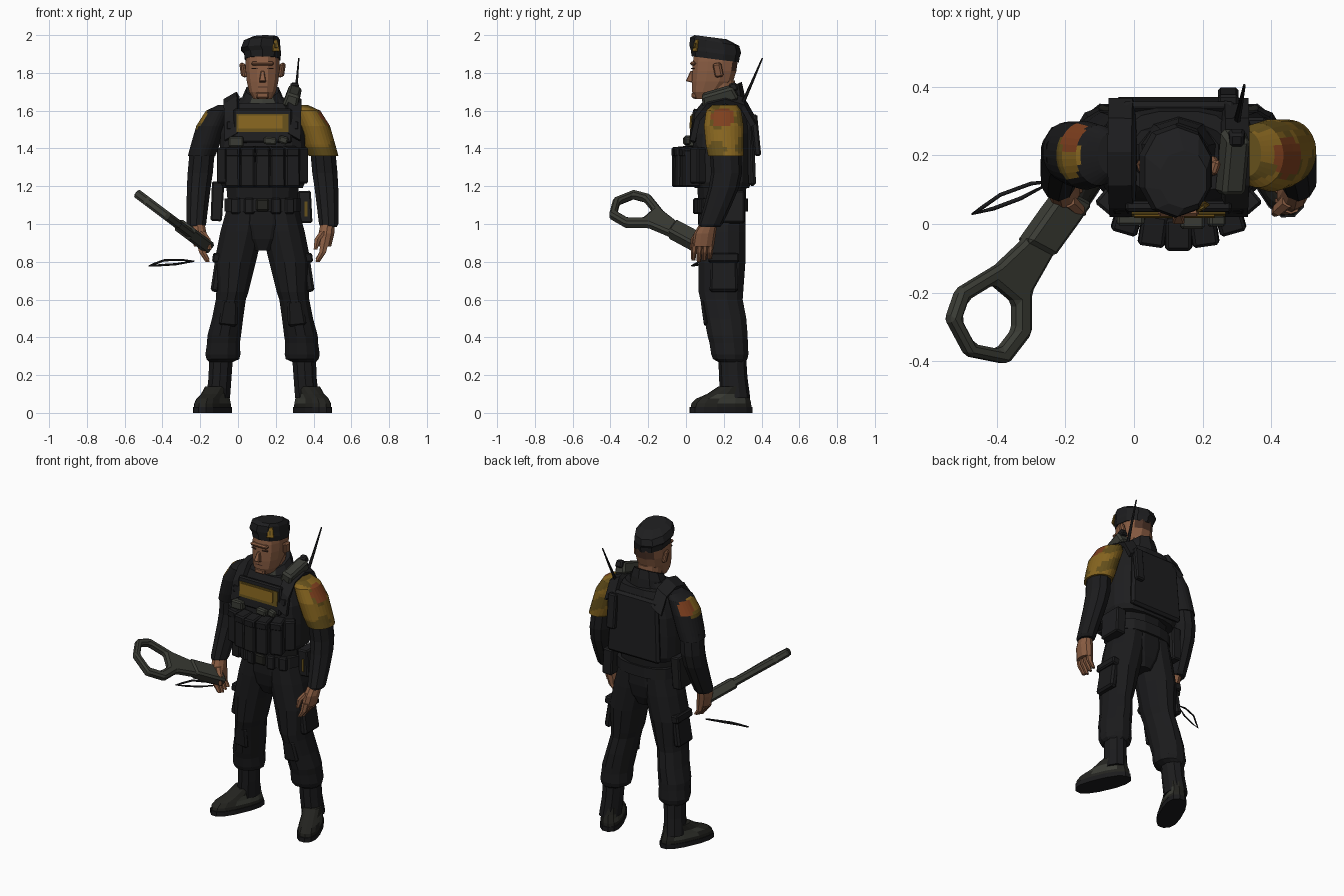
import bpy, bmesh, math
from mathutils import Matrix, Vector, Euler

if "Cube" in bpy.data.objects:
    bpy.data.objects.remove(bpy.data.objects["Cube"])

MID = 0.13  # centre line of the body


def material(name, r, g, b):
    m = bpy.data.materials.new(name)
    m.diffuse_color = (r, g, b, 1)
    m.use_nodes = True
    node = m.node_tree.nodes["Principled BSDF"]
    node.inputs["Base Color"].default_value = (r, g, b, 1)
    node.inputs["Roughness"].default_value = 0.9
    return m


cloth = material("black cloth", .011, .011, .012)
gear = material("charcoal gear", .013, .013, .014)
leather = material("dark leather", .017, .017, .014)
metal = material("green grey", .042, .044, .035)
gold = material("mustard", .24, .13, .014)
olive = material("dark mustard", .13, .08, .011)
rust = material("rust orange", .21, .05, .013)
skin = material("skin", .25, .108, .055)
hair = material("brown shadow", .07, .032, .02)


def finish(name, bm, mats, rule=None):
    bmesh.ops.recalc_face_normals(bm, faces=bm.faces)
    if rule:
        for f in bm.faces:
            f.material_index = rule(f.calc_center_median())
    mesh = bpy.data.meshes.new(name)
    bm.to_mesh(mesh)
    bm.free()
    for m in mats if isinstance(mats, tuple) else (mats,):
        mesh.materials.append(m)
    ob = bpy.data.objects.new(name, mesh)
    bpy.context.collection.objects.link(ob)
    return ob


def loft(name, rings, mats, sides=12, power=1.0, turn=0.0, rule=None):
    """Skin level rings given as x, y, z, half width, half depth, optional tilt."""
    bm = bmesh.new()
    loops = []
    for x, y, z, rx, ry, *tilt in rings:
        loop = []
        for i in range(sides):
            a = math.tau * (i + .5) / sides
            c, s = math.cos(a), math.sin(a)
            u = rx * math.copysign(abs(c) ** power, c)
            v = ry * math.copysign(abs(s) ** power, s)
            px = u * math.cos(turn) - v * math.sin(turn)
            py = u * math.sin(turn) + v * math.cos(turn)
            loop.append(bm.verts.new((x + px, y + py, z + (tilt[0] * v if tilt else 0))))
        loops.append(loop)
    for a, b in zip(loops, loops[1:]):
        for i in range(sides):
            j = (i + 1) % sides
            bm.faces.new((a[i], a[j], b[j], b[i]))
    bm.faces.new(loops[0])
    bm.faces.new(loops[-1])
    return finish(name, bm, mats, rule)


def block(name, at, size, mat, rot=(0, 0, 0), taper=1.0, bevel=.008):
    bm = bmesh.new()
    bmesh.ops.create_cube(bm, size=1)
    for v in bm.verts:
        if v.co.z > 0:
            v.co.x *= taper
            v.co.y *= taper
    bm.transform(Matrix.Translation(at) @ Euler(rot).to_matrix().to_4x4() @ Matrix.Diagonal((*size, 1)))
    ob = finish(name, bm, mat)
    if bevel:
        mod = ob.modifiers.new("soft edge", "BEVEL")
        mod.width, mod.segments = bevel, 1


def sheet(name, verts, faces, mat, thick):
    bm = bmesh.new()
    vs = [bm.verts.new(v) for v in verts]
    for f in faces:
        bm.faces.new([vs[i] for i in f])
    ob = finish(name, bm, mat)
    mod = ob.modifiers.new("thickness", "SOLIDIFY")
    mod.thickness, mod.offset = thick, 0
    return ob


def beside(s, rings):
    return [(MID + s * d, *rest) for d, *rest in rings]


def near(p, q, r):
    return (p - Vector(q)).length < r


# Head: neck, skull with hair at the back, features
loft("neck", [(MID, .2, 1.58, .07, .075), (MID, .18, 1.76, .072, .082)], skin)
loft("head", [(MID, .1, 1.662, .05, .055), (MID, .115, 1.7, .073, .085), (MID, .14, 1.755, .086, .113),
              (MID, .15, 1.81, .092, .12), (MID, .155, 1.86, .092, .122), (MID, .155, 1.92, .085, .11)],
     (skin, hair), power=.85, rule=lambda p: int(p.y > .22 and p.z > 1.82))
block("nose", (MID, .028, 1.78), (.036, .045, .06), skin, (-.25, 0, 0), .5, .004)
block("brow", (MID, .037, 1.85), (.12, .03, .022), skin)
block("mouth", (MID, .035, 1.725), (.05, .008, .006), hair, bevel=0)
block("chin", (MID, .05, 1.682), (.07, .04, .035), skin)
for s in (1, -1):
    block("ear", (MID + s * .102, .17, 1.815), (.025, .045, .075), skin, (.15, s * .2, s * -.3))
    block("eye", (MID + s * .04, .036, 1.823), (.034, .009, .007), hair, (0, 0, s * .25), bevel=0)

# Beret with a badge
loft("beret", [(MID, .155, 1.872, .098, .125, -.13), (MID, .155, 1.905, .102, .13, -.13),
               (MID - .01, .155, 1.925, .109, .137, -.15), (MID - .003, .152, 1.965, .1, .13, -.17),
               (MID + .015, .13, 1.989, .07, .085, -.13)], gear, 10, .9)
block("beret_badge", (.198, .052, 1.945), (.045, .009, .065), gold, (-.2, 0, .55), .7, .003)
block("badge_centre", (.199, .047, 1.945), (.014, .009, .026), olive, (-.2, 0, .55), bevel=0)

# Torso, vest and collar
loft("shirt", [(MID, .2, 1.5, .25, .11), (MID, .205, 1.6, .2, .1), (MID, .21, 1.67, .12, .085)], cloth)
loft("collar", [(MID, .2, 1.6, .13, .115, .1), (MID, .2, 1.665, .112, .108, .3),
                (MID, .2, 1.71, .09, .095, .45)], (gear, metal), 10,
     rule=lambda p: int(p.y < .13))
loft("vest", [(MID, .19, 1.19, .215, .145), (MID, .19, 1.22, .228, .158), (MID, .192, 1.36, .232, .16),
              (MID, .197, 1.48, .225, .157), (MID, .205, 1.58, .195, .14), (MID, .21, 1.64, .16, .12)],
     gear, 16, .65)
block("back_plate", (MID, .345, 1.4), (.38, .04, .4), gear, (.03, 0, 0), .88, .015)
block("back_radio_pouch", (.275, .37, 1.47), (.06, .035, .22), gear, (.1, 0, 0))
block("chest_panel", (MID, .045, 1.52), (.31, .03, .18), gear, (-.08, 0, 0))
block("chest_patch_border", (MID, .029, 1.535), (.275, .008, .095), olive, (-.08, 0, 0), bevel=0)
block("chest_patch", (MID - .012, .023, 1.54), (.235, .006, .068), gold, (-.08, 0, 0), bevel=0)
for s in (1, -1):
    x, w = MID + s * .165, .035
    path = ((.035, 1.46), (.06, 1.57), (.12, 1.645), (.21, 1.668), (.3, 1.64), (.355, 1.54))
    verts = [(x + k * w, y, z - s * k * .02) for y, z in path for k in (-1, 1)]
    sheet("shoulder_strap", verts, [(i, i + 1, i + 3, i + 2) for i in range(0, 10, 2)], gear, .03)
    block("strap_buckle", (x, .045, 1.52), (.055, .025, .05), cloth, (-.2, 0, 0))
    block("side_pouch", (MID + s * .19, .075, 1.31), (.07, .09, .19), gear, (0, 0, s * .7))

# Front magazine pouches with flaps, and small tools above
for i in range(-2, 3):
    x, y = MID + i * .074, -.025 + .012 * i * i
    block("magazine_pouch", (x, y, 1.295), (.08, .1, .2), gear, (0, 0, i * .14), .95)
    block("pouch_flap", (x, y - .005, 1.385), (.08, .1, .05), cloth, (.1, 0, i * .14), .92)
block("notebook_pouch", (-.01, .02, 1.435), (.08, .05, .055), metal)
block("torch", (.17, .005, 1.44), (.07, .04, .04), metal, (0, .1, 0))
block("whistle", (.24, .01, 1.445), (.05, .035, .04), metal, (0, .3, 0))

# Shoulder radio and antenna
block("shoulder_radio", (.29, .175, 1.675), (.08, .2, .075), metal, (.3, .3, 0), .85, .012)
block("radio_knob", (.3, .25, 1.725), (.05, .05, .045), gear, (.3, 0, 0), .8)
loft("antenna", [(.3, .3, 1.64, .011, .011), (.31, .345, 1.74, .008, .008), (.322, .405, 1.88, .004, .004)], cloth, 6)

# Waist, belt and belt pouches
loft("waist", [(MID, .19, .86, .07, .09), (MID, .19, .92, .15, .115), (MID, .19, 1.0, .205, .13),
               (MID, .19, 1.1, .19, .13), (MID, .19, 1.22, .2, .135)], cloth)
loft("belt", [(MID, .188, z, .204, .142) for z in (1.065, 1.135)], gear, 16, .8)
block("belt_buckle", (MID, .047, 1.1), (.07, .022, .065), leather)
for i in (-2, -1, 1, 2):
    block("belt_pouch", (MID + i * .07, .05 + .008 * i * i, 1.095), (.052, .035, .085), gear, (0, 0, i * .2))
block("holster", (-.11, .2, 1.12), (.06, .13, .21), gear, (0, .05, 0), 1.1)
block("hip_pouch", (.355, .235, 1.09), (.07, .15, .17), gear, (0, -.05, 0))
block("hip_pouch_trim", (.36, .157, 1.08), (.015, .008, .08), olive, bevel=0)


# Sleeve colours: camouflage on the left arm, a badge on the right one
def left_sleeve(p):
    if near(p, (.455, .195, 1.57), .062):
        return 2
    blotch = math.sin(p.y * 47) + math.sin(p.z * 53 + p.x * 30)
    return 1 if blotch > .6 or (p.z < 1.41 and p.y < .2) else 0


def right_sleeve(p):
    if near(p, (-.175, .255, 1.56), .048):
        return 2
    if near(p, (-.18, .2, 1.545), .07):
        return 0 if p.z > 1.53 else 1
    return 3


for s, rule in ((1, left_sleeve), (-1, right_sleeve)):
    side = "left" if s > 0 else "right"
    # Arms
    grow = .006 if s > 0 else 0
    keys = ((.2, .205, 1.63, .035, .06), (.232, .2, 1.6, .068, .088), (.272, .2, 1.52, .079, .1),
            (.303, .205, 1.42, .077, .095), (.323, .21, 1.36, .073, .088))
    fine = []
    for a, b in zip(keys, keys[1:]):
        fine += [[p + (q - p) * t / 5 for p, q in zip(a, b)] for t in range(5)]
    fine = [(d, y, z, rx + grow, ry + grow) for d, y, z, rx, ry in fine + [keys[-1]]]
    loft(side + "_upper_sleeve", beside(s, fine), (gold, olive, rust, cloth), 28, rule=rule)
    loft(side + "_lower_sleeve", beside(s, [
        (.318, .208, 1.4, .07, .083), (.33, .215, 1.27, .07, .082), (.338, .2, 1.19, .066, .08),
        (.345, .165, 1.09, .06, .072), (.35, .13, 1.0, .054, .064), (.35, .125, .985, .046, .056)]), cloth, 10)
    # Hands
    loft(side + "_palm", beside(s, [(.345, .118, 1.0, .04, .047), (.338, .1, .95, .044, .058),
                                    (.325, .09, .88, .04, .058)]), skin, 10)
    for i in range(4):
        y = .045 + i * .029
        tip = .8 + .008 * abs(i - 1)
        loft(side + "_finger", beside(s, [(.328, y, .9, .024, .0155), (.318, y - .004, .85, .021, .0145),
                                          (.292, y - .006, tip, .013, .011)]), skin, 6)
    loft(side + "_thumb", beside(s, [(.322, .07, .96, .022, .022), (.292, .042, .92, .019, .018),
                                     (.28, .032, .865, .011, .011)]), skin, 6)
    # Legs, bloused over the boots
    loft(side + "_trouser_leg", beside(s, [
        (.09, .19, 1.09, .1, .125), (.11, .19, .96, .117, .13), (.145, .19, .8, .114, .129),
        (.16, .185, .64, .088, .122), (.168, .188, .6, .082, .116), (.185, .208, .5, .085, .115),
        (.203, .22, .41, .092, .11), (.207, .226, .37, .09, .105), (.21, .232, .31, .096, .102),
        (.21, .234, .285, .09, .094), (.22, .242, .27, .066, .075)]), cloth)
    block(side + "_cargo_pocket", (MID + s * .24, .2, .74), (.045, .15, .2), cloth, (0, s * -.14, 0), .92, .012)
    block(side + "_pocket_flap", (MID + s * .24, .2, .82), (.05, .16, .05), cloth, (0, s * -.14, 0))
    block(side + "_knee_pad", (MID + s * .177, .1, .53), (.1, .03, .14), cloth, (.16, s * -.1, 0), .8, .012)
    # Boots, toes turned outward
    loft(side + "_boot_shaft", beside(s, [(.235, .26, .08, .066, .08), (.225, .25, .19, .064, .075),
                                          (.22, .245, .29, .066, .074)]), cloth, 10)
    loft(side + "_boot_foot", beside(s, [
        (.265, .185, .02, .066, .176), (.265, .187, .05, .065, .172), (.262, .196, .075, .06, .155),
        (.25, .222, .1, .057, .118), (.238, .25, .14, .058, .08)]),
        (leather, metal), 14, .8, s * .42, lambda p: int(.055 < p.z < .1 and .16 < p.y < .3))
    loft(side + "_boot_sole", beside(s, [(.265, .185, z, .07, .18) for z in (0, .03)]), cloth, 14, .8, s * .42)


# Ring-ended bar held in the right hand, lying in one sloped plane
def on_plane(x, y):
    return (x, y, 1.165 - .75 * (x + .54))


outer = [(-.4, -.12), (-.515, -.19), (-.545, -.277), (-.487, -.385), (-.373, -.408), (-.305, -.32), (-.305, -.2)]
inner = [(-.44 + (x + .44) * .66, -.283 + (y + .283) * .66) for x, y in outer]
grip = [(-.328, -.052), (-.246, -.096), (-.26, .044), (-.18, -.005), (-.215, .105), (-.135, .06)]
n = len(outer)
g = 2 * n
faces = [(i, (i + 1) % n, n + (i + 1) % n, n + i) for i in range(n)]
faces += [(0, n - 1, g + 1, g)] + [(g + i, g + i + 1, g + i + 3, g + i + 2) for i in (0, 2)]
bar = sheet("ring_bar", [on_plane(*p) for p in outer + inner + grip], faces, metal, .048)
handle = sheet("bar_grip", [on_plane(*p) for p in grip], [(0, 1, 3, 2), (2, 3, 5, 4)], metal, .07)
for ob in (bar, handle):
    soft = ob.modifiers.new("soft edge", "BEVEL")
    soft.width, soft.segments = .012, 1

# Wrist loop trailing from the bar
curve = bpy.data.curves.new("wrist_loop", "CURVE")
curve.dimensions, curve.bevel_depth, curve.bevel_resolution = "3D", .006, 0
line = curve.splines.new("POLY")
pts = [(-.235, .125, .803), (-.3, .118, .81), (-.39, .085, .808), (-.44, .05, .79), (-.47, .03, .778),
       (-.41, .045, .782), (-.33, .075, .787)]
line.points.add(len(pts) - 1)
for p, co in zip(line.points, pts):
    p.co = (*co, 1)
line.use_cyclic_u = True
curve.materials.append(cloth)
bpy.context.collection.objects.link(bpy.data.objects.new("wrist_loop", curve))
